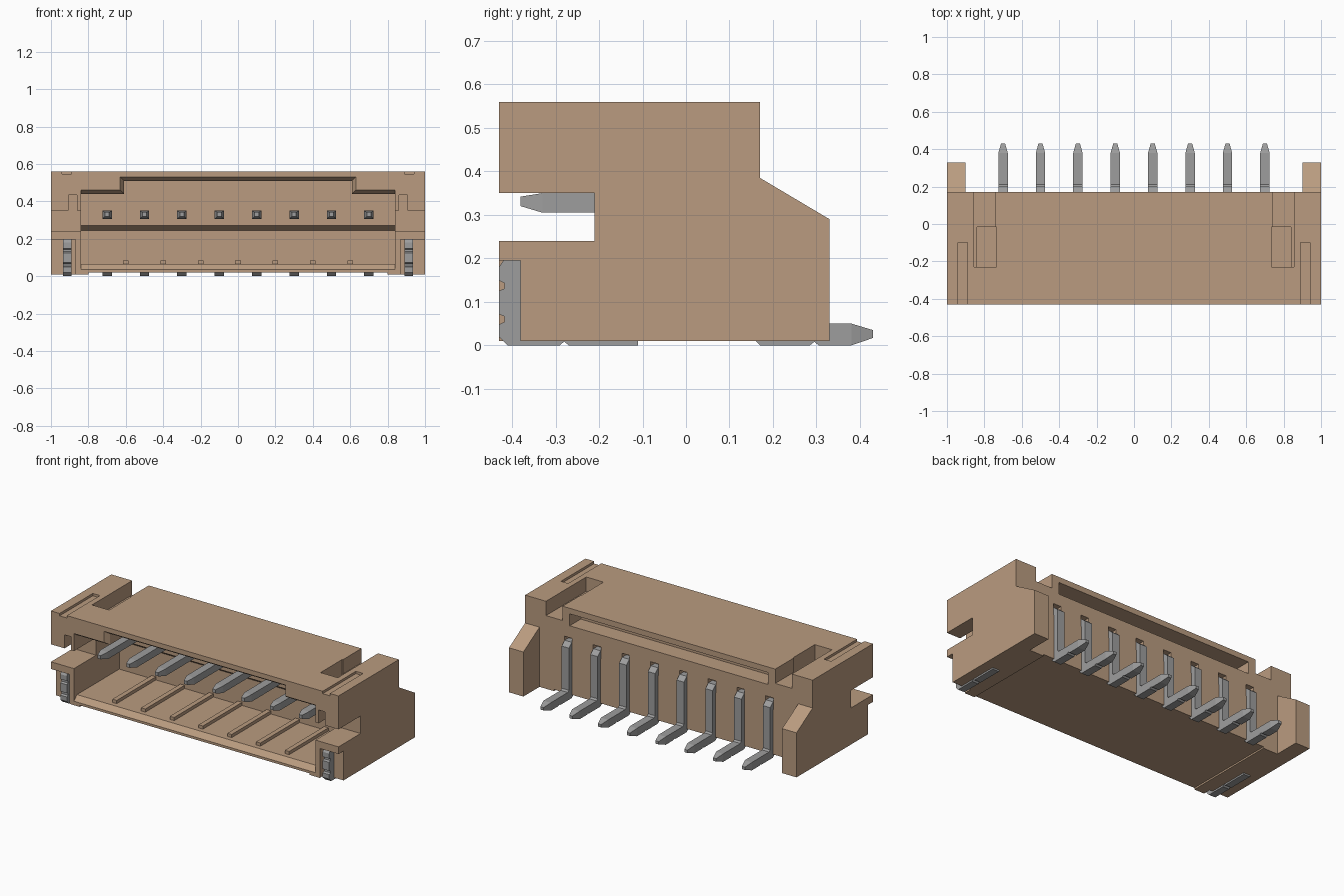
import bpy, bmesh

cube = bpy.data.objects.get("Cube")
if cube:
    bpy.data.objects.remove(cube, do_unlink=True)


def material(name, rgb):
    m = bpy.data.materials.new(name)
    m.use_nodes = True
    m.diffuse_color = (*rgb, 1)
    m.node_tree.nodes["Principled BSDF"].inputs["Base Color"].default_value = (*rgb, 1)
    return m


TAN = material("tan plastic", (0.49, 0.33, 0.215))
GREY = material("grey metal", (0.34, 0.34, 0.34))


def loft(name, rings, mat):
    """Skin a list of equal-length closed rings and cap both ends."""
    bm = bmesh.new()
    rows = [[bm.verts.new(p) for p in ring] for ring in rings]
    n = len(rows[0])
    for a, b in zip(rows, rows[1:]):
        for i in range(n):
            j = (i + 1) % n
            bm.faces.new((a[i], a[j], b[j], b[i]))
    bm.faces.new(rows[0][::-1])
    bm.faces.new(rows[-1])
    bmesh.ops.recalc_face_normals(bm, faces=bm.faces)
    me = bpy.data.meshes.new(name)
    bm.to_mesh(me)
    bm.free()
    me.materials.append(mat)
    ob = bpy.data.objects.new(name, me)
    bpy.context.scene.collection.objects.link(ob)
    return ob


def side_prism(name, pts, x0, x1, mat=TAN):
    """Extrude a (y, z) profile from x0 to x1."""
    return loft(name, [[(x, y, z) for y, z in pts] for x in (x0, x1)], mat)


def box(name, x0, x1, y0, y1, z0, z1, mat=TAN):
    return side_prism(name, [(y0, z0), (y1, z0), (y1, z1), (y0, z1)], x0, x1, mat)


def boolean(ob, tool, operation="DIFFERENCE"):
    tool.hide_render = True
    mod = ob.modifiers.new("bool", "BOOLEAN")
    mod.operation = operation
    mod.solver = "EXACT"
    mod.object = tool
    bpy.context.view_layer.objects.active = ob
    bpy.ops.object.modifier_apply(modifier=mod.name)
    bpy.data.objects.remove(tool, do_unlink=True)


def cut(*limits):
    boolean(housing, box("cutter", *limits))


def cut_pair(x0, x1, *limits):
    cut(x0, x1, *limits)
    cut(-x1, -x0, *limits)


FRONT, BACK, OUT = -0.43, 0.17, -0.5
pin_x = [-0.7 + 0.2 * i for i in range(8)]

# Housing: full-width end profile, with the back cut away between the two wings
housing = side_prism("housing", [(FRONT, 0.01), (0.33, 0.01), (0.33, 0.29),
                                 (BACK, 0.385), (BACK, 0.56), (FRONT, 0.56)], -1, 1)
cut(-0.9, 0.9, BACK, 0.5, -0.1, 0.7)
cut(-0.8, 0.8, OUT, 0.5, -0.1, 0.02)


# Stepped front cavity with a bevelled mouth
def mouth(y, low, shoulder, half, top):
    right = [(0.84, low), (0.84, shoulder), (half, shoulder), (half, top)]
    return [(x, y, z) for x, z in right + [(-x, z) for x, z in right[::-1]]]


outer, inner = (0.035, 0.46, 0.63, 0.53), (0.065, 0.44, 0.61, 0.51)
boolean(housing, loft("cutter", [mouth(OUT, *outer), mouth(FRONT, *outer),
                                 mouth(-0.4, *inner), mouth(-0.015, *inner)], TAN))
# Undercut of the inner wall below the pins
boolean(housing, side_prism("cutter", [(-0.1, 0.065), (0.02, 0.065), (0.02, 0.245),
                                       (-0.015, 0.27), (-0.1, 0.27)], -0.84, 0.84))

# End slots, front grooves, tab seats, top grooves
cut_pair(0.8, 1.1, OUT, -0.21, 0.24, 0.35)
cut_pair(0.86, 0.905, OUT, -0.21, 0.3, 0.435)
cut_pair(0.87, 1.1, OUT, -0.38, -0.1, 0.195)
cut_pair(0.89, 0.94, OUT, -0.1, 0.545, 0.7)

# Roof notches, latch windows, back pocket, pin exits
cut_pair(0.74, 0.855, -0.23, 0.4, 0.47, 0.7)
cut_pair(0.735, 0.84, -0.23, -0.015, 0.4, 0.7)
cut(-0.69, 0.69, 0.06, 0.4, 0.45, 0.525)
for x in pin_x:
    cut(x - 0.027, x + 0.027, 0.13, 0.4, 0.3, 0.375)

# Floor ribs
for i in range(7):
    x = -0.6 + 0.2 * i
    box(f"floor_rib_{i + 1}", x - 0.015, x + 0.015, -0.37, 0.025, 0.055, 0.085)

# Bent pins: inner and outer path points with half width
W, T = 0.025, 0.011
path = [((-0.38, 0.32), (-0.38, 0.342), T), ((-0.33, 0.305), (-0.33, 0.35), W),
        ((0.15, 0.305), (0.17, 0.35), W), ((0.15, 0.295), (0.2, 0.325), W),
        ((0.15, 0.02), (0.2, 0.06), W), ((0.17, 0), (0.21, 0.05), W),
        ((0.285, 0), (0.285, 0.05), W), ((0.295, 0.008), (0.295, 0.05), W),
        ((0.305, 0), (0.305, 0.05), W), ((0.38, 0), (0.38, 0.05), W),
        ((0.43, 0.017), (0.43, 0.035), T)]
for i, x in enumerate(pin_x):
    rings = [[(x - w, *a), (x + w, *a), (x + w, *b), (x - w, *b)] for a, b, w in path]
    loft(f"pin_{i + 1}", rings, GREY)

# Solder tabs: notched upright plate with a foot under the housing
tab = [(-0.41, 0), (-0.29, 0), (-0.28, 0.009), (-0.27, 0), (-0.11, 0), (-0.11, 0.025),
       (-0.38, 0.025), (-0.38, 0.195), (-0.42, 0.195), (FRONT, 0.18)]
for z in (0.137, 0.06):
    tab += [(FRONT, z + 0.012), (-0.417, z + 0.006), (-0.417, z - 0.006), (FRONT, z - 0.012)]
tab.append((FRONT, 0.02))
for side, x0 in (("left", 0.89), ("right", -0.935)):
    side_prism(f"{side}_solder_tab", tab, x0, x0 + 0.045, GREY)
